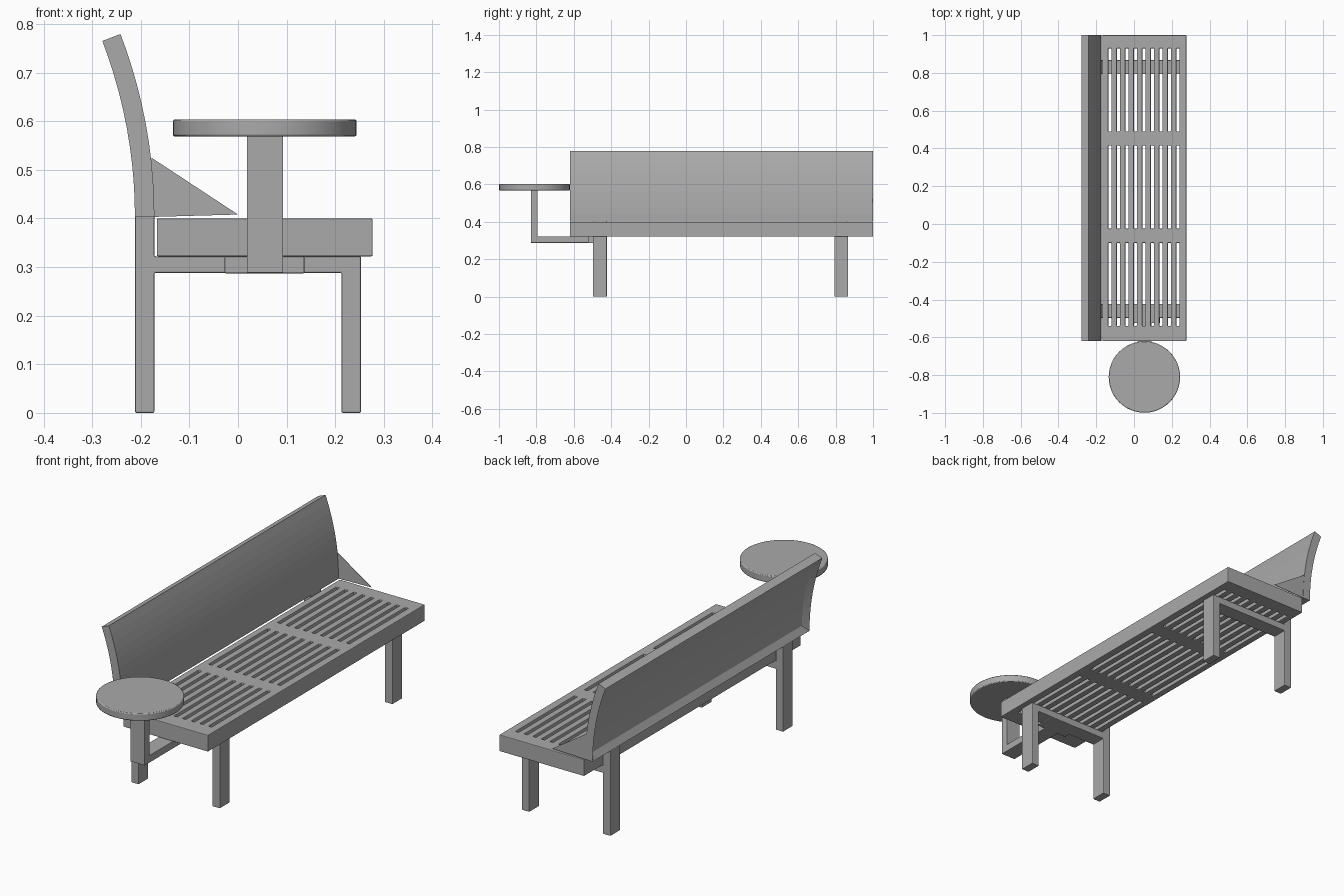
import bpy, bmesh, math
from mathutils import Vector

cube = bpy.data.objects.get("Cube")
if cube:
    bpy.data.objects.remove(cube, do_unlink=True)

GREY = bpy.data.materials.new("plain grey")
GREY.use_nodes = True
GREY.diffuse_color = (0.4, 0.4, 0.4, 1)
GREY.node_tree.nodes["Principled BSDF"].inputs["Base Color"].default_value = (0.4, 0.4, 0.4, 1)


def finish(name, bm, bevel=0.004):
    """Turn a bmesh into a grey object with softly rounded edges."""
    bmesh.ops.recalc_face_normals(bm, faces=bm.faces)
    mesh = bpy.data.meshes.new(name)
    bm.to_mesh(mesh)
    bm.free()
    mesh.materials.append(GREY)
    obj = bpy.data.objects.new(name, mesh)
    bpy.context.collection.objects.link(obj)
    if bevel:
        mod = obj.modifiers.new("soft edges", 'BEVEL')
        mod.width = bevel
        mod.segments = 2
        mod.limit_method = 'ANGLE'
        mod.angle_limit = math.radians(40)
    return obj


def prism(points, direction):
    """Extrude a flat outline along a direction."""
    bm = bmesh.new()
    face = bm.faces.new([bm.verts.new(p) for p in points])
    out = bmesh.ops.extrude_face_region(bm, geom=[face], use_keep_orig=True)
    moved = [g for g in out["geom"] if isinstance(g, bmesh.types.BMVert)]
    bmesh.ops.translate(bm, verts=moved, vec=Vector(direction))
    return bm


def box(name, x0, x1, y0, y1, z0, z1, bevel=0.003):
    outline = [(x0, y0, z0), (x1, y0, z0), (x1, y1, z0), (x0, y1, z0)]
    return finish(name, prism(outline, (0, 0, z1 - z0)), bevel)


# Slotted seat: a sheet with open cells, thickened downward
Y0, Y1 = -0.62, 1.0
SEAT_TOP, SEAT_LOW = 0.40, 0.322
xs, ys = [-0.167], [Y0]
for i in range(9):
    c = -0.128 + 0.045 * i
    xs += [c - 0.008, c + 0.008]
for i in range(3):
    start = -0.54 + 0.515 * i
    ys += [start, start + 0.44]
xs.append(0.277)
ys.append(Y1)

bm = bmesh.new()
grid = [[bm.verts.new((x, y, SEAT_TOP)) for y in ys] for x in xs]
for i in range(len(xs) - 1):
    for j in range(len(ys) - 1):
        if i % 2 and j % 2:
            continue
        bm.faces.new([grid[i][j], grid[i + 1][j], grid[i + 1][j + 1], grid[i][j + 1]])
out = bmesh.ops.extrude_face_region(bm, geom=bm.faces[:], use_keep_orig=True)
low = [g for g in out["geom"] if isinstance(g, bmesh.types.BMVert)]
bmesh.ops.translate(bm, verts=low, vec=(0, 0, SEAT_LOW - SEAT_TOP))
finish("seat", bm, 0.003)

# Curved backrest with a recessed rear panel
AXIS_X, BASE_Z, STEPS = -1.222, 0.403, 10
R_REAR, R_FRONT = 1.01, 1.05


def arc(radius):
    pts = []
    for i in range(STEPS + 1):
        a = math.radians(21) * i / STEPS
        pts.append((AXIS_X + radius * math.cos(a), Y0, BASE_Z + radius * math.sin(a)))
    return pts


bm = prism(arc(R_FRONT) + arc(R_REAR)[::-1], (0, Y1 - Y0, 0))
bmesh.ops.recalc_face_normals(bm, faces=bm.faces)
bm.normal_update()
rear = [f for f in bm.faces
        if all(abs(math.hypot(v.co.x - AXIS_X, v.co.z - BASE_Z) - R_REAR) < 0.002
               for v in f.verts)]
bmesh.ops.inset_region(bm, faces=rear, thickness=0.03, depth=-0.02,
                       use_boundary=True, use_even_offset=True)
finish("backrest", bm, 0)

# Thin triangular end plate beside the backrest
gusset = [(-0.178, Y1 - 0.003, 0.525), (0, Y1 - 0.003, 0.408), (-0.178, Y1 - 0.003, 0.403)]
finish("end_gusset", prism(gusset, (0, 0.002, 0)), 0)

# Two leg frames, each with a taller rear leg that carries the backrest
frame = [(-0.212, 0), (-0.172, 0), (-0.172, 0.288), (0.213, 0.288), (0.213, 0),
         (0.253, 0), (0.253, 0.322), (-0.172, 0.322), (-0.172, 0.406), (-0.212, 0.406)]
for name, y in (("near_leg_frame", -0.497), ("far_leg_frame", 0.793)):
    finish(name, prism([(x, y, z) for x, z in frame], (0, 0.074, 0)), 0.003)

# Side table: clamp plate, bent arm and round top
box("table_clamp", -0.028, 0.137, -0.525, -0.424, 0.287, 0.322)
arm = [(-0.83, 0.288), (-0.51, 0.288), (-0.51, 0.322), (-0.793, 0.322),
       (-0.793, 0.572), (-0.83, 0.572)]
finish("table_arm", prism([(0.018, y, z) for y, z in arm], (0.075, 0, 0)), 0.001)

bm = bmesh.new()
bmesh.ops.create_cone(bm, cap_ends=True, segments=48, radius1=0.189, radius2=0.189, depth=0.035)
bmesh.ops.translate(bm, verts=bm.verts, vec=(0.055, -0.81, 0.586))
top = finish("table_top", bm, 0.004)
for f in top.data.polygons:
    f.use_smooth = len(f.vertices) == 4
top.data.set_sharp_from_angle(angle=math.radians(30))
